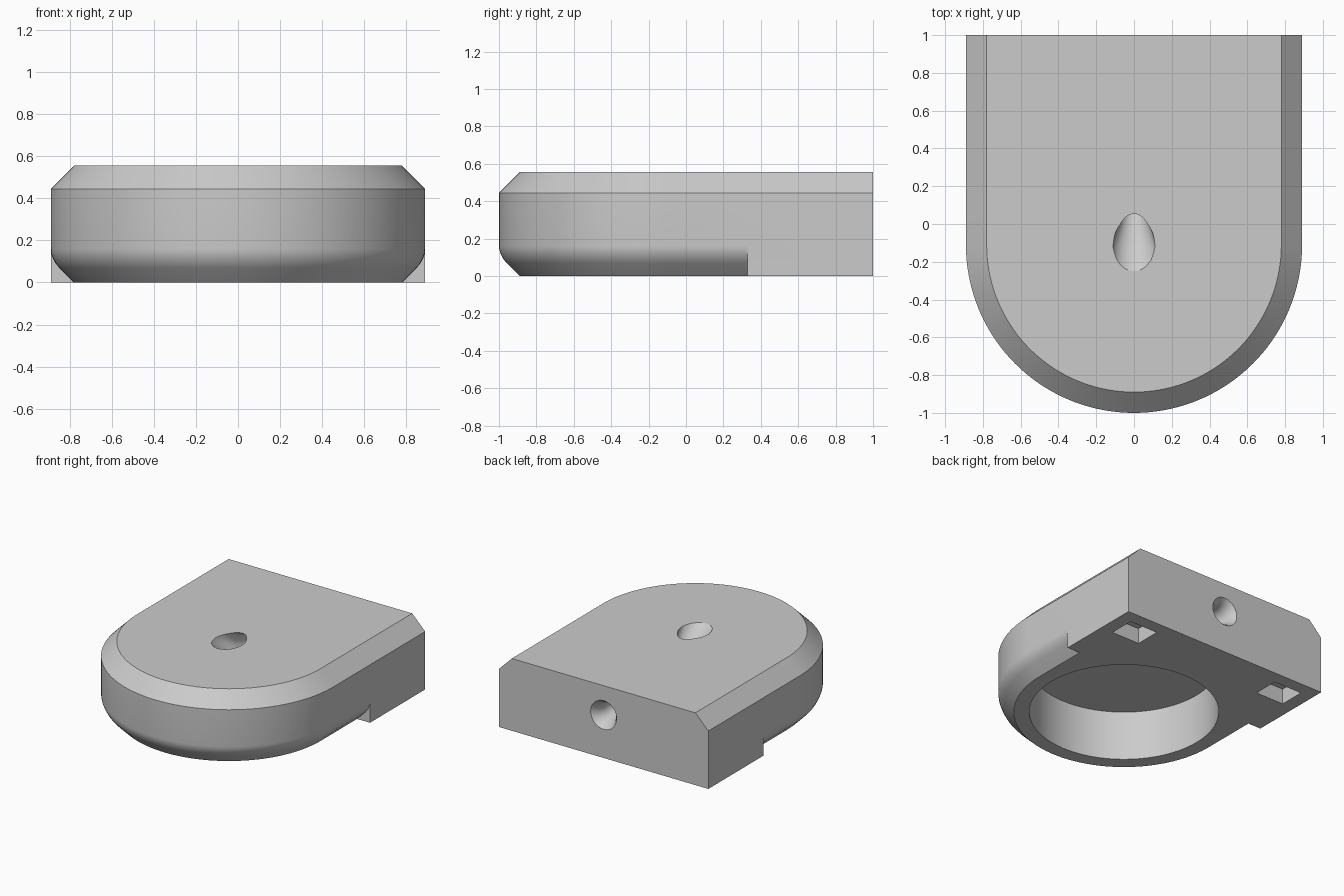
import bpy, bmesh, math

cube = bpy.data.objects.get("Cube")
if cube:
    bpy.data.objects.remove(cube, do_unlink=True)

R, CY, BACK, STEP, TOP = 0.89, -0.11, 1.0, 0.33, 0.555

grey = bpy.data.materials.new("plain grey")
grey.use_nodes = True
colour = (0.6, 0.6, 0.6, 1)
grey.diffuse_color = colour
grey.node_tree.nodes["Principled BSDF"].inputs["Base Color"].default_value = colour


def loft(name, rings):
    """Skin a stack of matching closed rings and cap both ends."""
    bm = bmesh.new()
    loops = [[bm.verts.new(p) for p in ring] for ring in rings]
    n = len(loops[0])
    for a, b in zip(loops, loops[1:]):
        for i in range(n):
            j = (i + 1) % n
            bm.faces.new((a[i], a[j], b[j], b[i]))
    bm.faces.new(loops[0])
    bm.faces.new(loops[-1])
    bmesh.ops.recalc_face_normals(bm, faces=bm.faces)
    mesh = bpy.data.meshes.new(name)
    bm.to_mesh(mesh)
    bm.free()
    obj = bpy.data.objects.new(name, mesh)
    bpy.context.collection.objects.link(obj)
    mesh.materials.append(grey)
    return obj


def arch(inset, z, end, steps=72):
    """Rounded front with straight sides running back to y = end."""
    r = R - inset
    arc = [(r * math.cos(t), CY + r * math.sin(t), z)
           for t in (math.pi * (1 + i / steps) for i in range(steps + 1))]
    return arc + [(r, end, z), (-r, end, z)]


def box_ring(w, y0, y1, z, x=0):
    return [(x - w, y0, z), (x + w, y0, z), (x + w, y1, z), (x - w, y1, z)]


def circle(r, z, y=None, cy=0, steps=48):
    """Horizontal circle, or an upright one when y is given."""
    angles = [2 * math.pi * i / steps for i in range(steps)]
    if y is None:
        return [(r * math.cos(t), cy + r * math.sin(t), z) for t in angles]
    return [(r * math.cos(t), y, z + r * math.sin(t)) for t in angles]


def apply_boolean(target, tool, operation):
    mod = target.modifiers.new(operation.lower(), "BOOLEAN")
    mod.operation = operation
    mod.solver = "EXACT"
    mod.object = tool
    bpy.context.view_layer.objects.active = target
    bpy.ops.object.modifier_apply(modifier=mod.name)
    bpy.data.objects.remove(tool, do_unlink=True)


# Front body: bevelled top, softened bevel underneath
under = [(0.11, 0), (0.04, 0.07), (0.022, 0.092), (0.009, 0.118), (0.002, 0.14), (0, 0.16)]
body = loft("housing", [arch(d, z, STEP) for d, z in under + [(0, 0.445), (0.11, TOP)]])

# Back block: full-width base with the same bevelled top
block = loft("back_block", [box_ring(R - d, STEP, BACK, z)
                            for d, z in ((0, 0), (0, 0.445), (0.11, TOP))])
apply_boolean(body, block, "UNION")

# Round pocket in the underside
pocket = loft("pocket_cutter", [circle(0.67, z, cy=CY, steps=96) for z in (-0.1, 0.385)])
apply_boolean(body, pocket, "DIFFERENCE")

# Rectangular sockets under the back corners
for side in (-1, 1):
    socket = loft("socket_cutter", [box_ring(0.12, 0.7, 0.9, z, side * 0.666)
                                    for z in (-0.1, 0.12)])
    apply_boolean(body, socket, "DIFFERENCE")

# Flared channel from the top down to the back: y, centre height, radius
path = [(-0.28, 0.71, 0.125), (-0.25, 0.68, 0.125), (-0.19, 0.64, 0.124),
        (-0.12, 0.6, 0.12), (-0.05, 0.555, 0.1), (0, 0.52, 0.08), (0.06, 0.485, 0.065),
        (0.15, 0.455, 0.062), (0.3, 0.425, 0.06), (0.5, 0.39, 0.06), (0.8, 0.345, 0.06),
        (0.9, 0.333, 0.064), (0.95, 0.33, 0.077), (0.98, 0.33, 0.093),
        (1, 0.33, 0.11), (1.02, 0.33, 0.12)]
channel = loft("channel_cutter", [circle(r, z, y) for y, z, r in path])
apply_boolean(body, channel, "DIFFERENCE")

# Smooth curved walls, crisp bevels
bpy.ops.object.select_all(action="DESELECT")
body.select_set(True)
bpy.context.view_layer.objects.active = body
bpy.ops.object.shade_smooth_by_angle(angle=math.radians(30))
